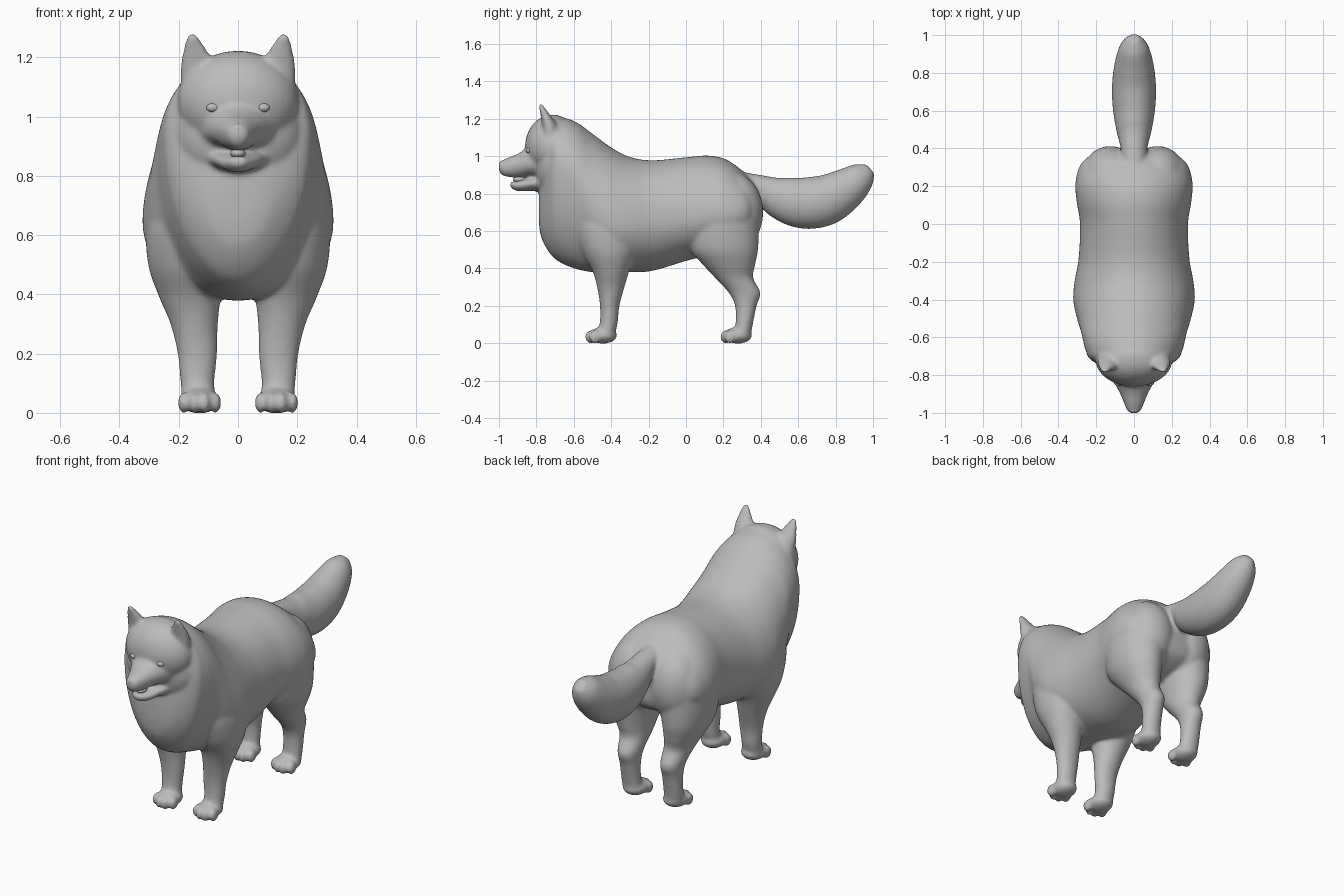
import bpy, bmesh, math
from mathutils import Vector, Matrix

if "Cube" in bpy.data.objects:
    bpy.data.objects.remove(bpy.data.objects["Cube"], do_unlink=True)

fur = bpy.data.materials.new("grey fur")
fur.use_nodes = True
fur.diffuse_color = (0.5, 0.5, 0.5, 1)
fur.node_tree.nodes["Principled BSDF"].inputs["Base Color"].default_value = (0.5, 0.5, 0.5, 1)


def smooth_path(stations, steps=8):
    """Catmull-Rom interpolation of the station tuples."""
    pts = [stations[0]] + stations + [stations[-1]]
    out = []
    for a, b, c, d in zip(pts, pts[1:], pts[2:], pts[3:]):
        for k in range(steps):
            t = k / steps
            out.append([q + 0.5 * t * (r - p + t * (2*p - 5*q + 4*r - s + t * (3*(q - r) + s - p)))
                        for p, q, r, s in zip(a, b, c, d)])
    return out + [list(stations[-1])]


def loft(bm, stations, up=None, sides=64):
    """Skin oval rings; station = x, y, z, half width, reach along up, reach against up."""
    path = smooth_path(stations)
    rings = []
    for i, (x, y, z, w, hi, lo) in enumerate(path):
        axis = up
        if axis is None:
            a, b = path[max(i - 1, 0)], path[min(i + 1, len(path) - 1)]
            axis = Vector((1, 0, 0)).cross(Vector(b[:3]) - Vector(a[:3])).normalized()
        ring = []
        for k in range(sides):
            ang = math.tau * k / sides
            s = math.sin(ang)
            ring.append(bm.verts.new(Vector((x + w * math.cos(ang), y, z))
                                     + axis * s * (hi if s > 0 else lo)))
        rings.append(ring)
    for r0, r1 in zip(rings, rings[1:]):
        for k in range(sides):
            j = (k + 1) % sides
            bm.faces.new((r0[k], r0[j], r1[j], r1[k]))
    bm.faces.new(rings[0][::-1])
    bm.faces.new(rings[-1])


def ball(bm, centre, radii):
    bmesh.ops.create_uvsphere(bm, u_segments=32, v_segments=20, radius=1,
                              matrix=Matrix.Translation(centre) @ Matrix.Diagonal((*radii, 1)))


def finish(bm, name):
    bmesh.ops.recalc_face_normals(bm, faces=bm.faces)
    for f in bm.faces:
        f.smooth = True
    mesh = bpy.data.meshes.new(name)
    bm.to_mesh(mesh)
    bm.free()
    mesh.materials.append(fur)
    ob = bpy.data.objects.new(name, mesh)
    bpy.context.collection.objects.link(ob)
    return ob


def fuse(ob, voxel, iterations):
    """Blend overlapping volumes into one soft skin."""
    mod = ob.modifiers.new("fuse", 'REMESH')
    mod.mode = 'VOXEL'
    mod.voxel_size = voxel
    mod.use_smooth_shade = True
    mod = ob.modifiers.new("soften", 'SMOOTH')
    mod.factor = .5
    mod.iterations = iterations


UP, BACK = Vector((0, 0, 1)), Vector((0, 1, 0))
bm = bmesh.new()

# Torso with mane: y, bottom, widest height, top, half width
torso = [(-.787, .65, .71, .78, .05), (-.772, .56, .74, .93, .12), (-.72, .47, .91, 1.2, .228),
         (-.66, .425, .92, 1.208, .259), (-.58, .395, .86, 1.178, .278), (-.5, .38, .73, 1.12, .302),
         (-.4, .38, .65, 1.047, .322), (-.3, .38, .64, .996, .314), (-.18, .387, .65, .978, .293),
         (0, .44, .67, .994, .286), (.12, .47, .69, 1.003, .304), (.22, .5, .69, .98, .31),
         (.32, .54, .7, .905, .28), (.375, .58, .7, .84, .2), (.395, .63, .7, .77, .1)]
loft(bm, [(0, y, m, w, t - m, m - b) for y, b, m, t, w in torso], UP)

# Tail: y, z, half width, half height
tail = [(.28, .87, .06, .05), (.4, .83, .07, .07), (.5, .78, .094, .113), (.62, .75, .113, .136),
        (.74, .764, .116, .136), (.85, .822, .102, .114), (.94, .893, .073, .079), (.985, .933, .028, .033)]
loft(bm, [(0, y, z, w, h, h) for y, z, w, h in tail])

# Legs: x, y, z, half width, half depth
front_leg = [(.15, -.42, .76, .12, .16), (.165, -.42, .64, .144, .18), (.173, -.41, .5, .13, .15),
             (.162, -.402, .39, .104, .1), (.148, -.402, .3, .08, .073), (.137, -.408, .2, .067, .052),
             (.137, -.413, .11, .058, .048), (.133, -.43, .04, .057, .048)]
hind_leg = [(.13, .19, .84, .12, .17), (.145, .19, .74, .157, .2), (.155, .195, .62, .147, .195),
            (.163, .205, .5, .124, .18), (.155, .23, .42, .1, .14), (.143, .257, .35, .079, .102),
            (.138, .313, .27, .063, .085), (.137, .32, .2, .057, .058),
            (.137, .312, .11, .056, .047), (.133, .3, .04, .057, .047)]
for side in (1, -1):
    for leg, paw_y in ((front_leg, -.445), (hind_leg, .277)):
        loft(bm, [(side * x, y, z, w, d, d) for x, y, z, w, d in leg], BACK)
        # Paw pad and four toes
        ball(bm, (side * .13, paw_y, .042), (.068, .077, .044))
        for k, back in enumerate((.022, 0, 0, .022)):
            ball(bm, (side * .13 + (k - 1.5) * .036, paw_y - .064 + back, .034), (.02, .032, .036))
    # Rump lobe
    ball(bm, (side * .125, .25, .7), (.155, .163, .21))

# Skull and cheeks
ball(bm, (0, -.715, 1.05), (.205, .146, .172))
ball(bm, (0, -.7, .95), (.215, .115, .19))
ball(bm, (0, -.76, .965), (.14, .095, .09))

# Muzzle and lower jaw
muzzle = [(-.76, .97, .15, .1, .1), (-.84, .962, .105, .085, .07), (-.9, .955, .073, .058, .07),
          (-.95, .945, .053, .048, .056), (-.985, .943, .038, .034, .044), (-1.002, .95, .022, .02, .026)]
loft(bm, [(0, y, z, w, a, b) for y, z, w, a, b in muzzle], UP)
jaw = [(-.72, .87, .125, .03, .06), (-.83, .858, .085, .026, .044),
       (-.9, .847, .056, .02, .034), (-.94, .852, .026, .014, .02)]
loft(bm, [(0, y, z, w, a, b) for y, z, w, a, b in jaw], UP)

# Ears
for side in (1, -1):
    ear = [(.125, -.725, 1.1, .07, .055), (.133, -.738, 1.17, .061, .046),
           (.144, -.756, 1.22, .042, .031), (.152, -.773, 1.26, .025, .018),
           (.155, -.782, 1.283, .011, .01)]
    loft(bm, [(side * x, y, z, w, d, d * .7) for x, y, z, w, d in ear], BACK)
fuse(finish(bm, "dog_body"), .0085, 13)

# Nose with nostril wings
bm = bmesh.new()
ball(bm, (0, -.98, .957), (.028, .021, .02))
for side in (1, -1):
    ball(bm, (side * .022, -.975, .948), (.014, .017, .013))
fuse(finish(bm, "nose"), .004, 4)

# Eyes
for name, side in (("left_eye", 1), ("right_eye", -1)):
    bm = bmesh.new()
    ball(bm, (side * .085, -.84, 1.03), (.022, .016, .015))
    finish(bm, name)

# Tongue
bm = bmesh.new()
ball(bm, (0, -.89, .876), (.026, .035, .018))
finish(bm, "tongue")
